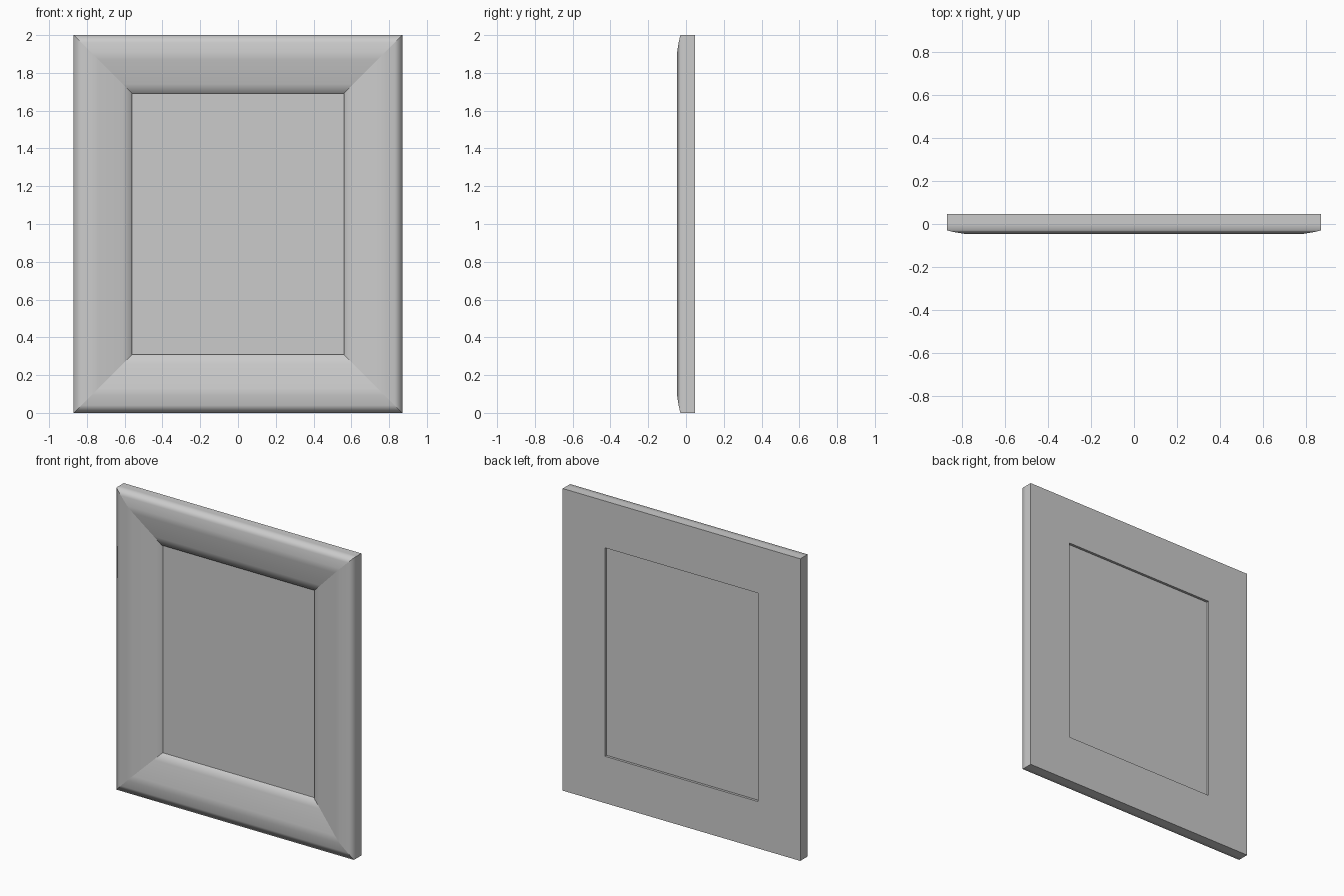
import bpy
import bmesh

cube = bpy.data.objects.get("Cube")
if cube:
    bpy.data.objects.remove(cube, do_unlink=True)

HALF_W, HALF_H, DEPTH, RAIL = 0.87, 1.0, 0.047, 0.31

grey = bpy.data.materials.new("plain grey")
grey.use_nodes = True
colour = (0.6, 0.6, 0.6, 1)
grey.diffuse_color = colour
grey.node_tree.nodes["Principled BSDF"].inputs["Base Color"].default_value = colour


def add_object(name, bm):
    bmesh.ops.recalc_face_normals(bm, faces=bm.faces)
    mesh = bpy.data.meshes.new(name)
    bm.to_mesh(mesh)
    bm.free()
    mesh.materials.append(grey)
    obj = bpy.data.objects.new(name, mesh)
    bpy.context.collection.objects.link(obj)
    return obj


# Moulding section: (distance in from the outer edge, y)
section = [(0, DEPTH), (0, 0), (0, -0.03), (0.04, -0.039), (0.09, -DEPTH),
           (0.13, -0.042), (0.26, -0.011), (RAIL, 0), (RAIL, DEPTH)]

# Mitred frame: the section swept round four corners
bm = bmesh.new()
corners = [(-1, -1), (1, -1), (1, 1), (-1, 1)]
rings = [[bm.verts.new((sx * (HALF_W - inset), y, HALF_H + sz * (HALF_H - inset)))
          for inset, y in section] for sx, sz in corners]
count = len(section)
for ring, following in zip(rings, rings[1:] + rings[:1]):
    for i in range(count):
        j = (i + 1) % count
        face = bm.faces.new((ring[i], ring[j], following[j], following[i]))
        face.smooth = True
    # Crisp edges round the flat back
    for i in (0, count - 1):
        bm.edges.get((ring[i], following[i])).smooth = False
# Crisp mitre joints
for ring in rings:
    for i in range(count):
        bm.edges.get((ring[i], ring[(i + 1) % count])).smooth = False
add_object("frame", bm)

# Thin panel filling the opening, set in from the back
bm = bmesh.new()
bmesh.ops.create_cube(bm, size=1)
bmesh.ops.scale(bm, vec=(2 * (HALF_W - RAIL), 0.016, 2 * (HALF_H - RAIL)), verts=bm.verts)
bmesh.ops.translate(bm, vec=(0, 0.022, HALF_H), verts=bm.verts)
add_object("panel", bm)
